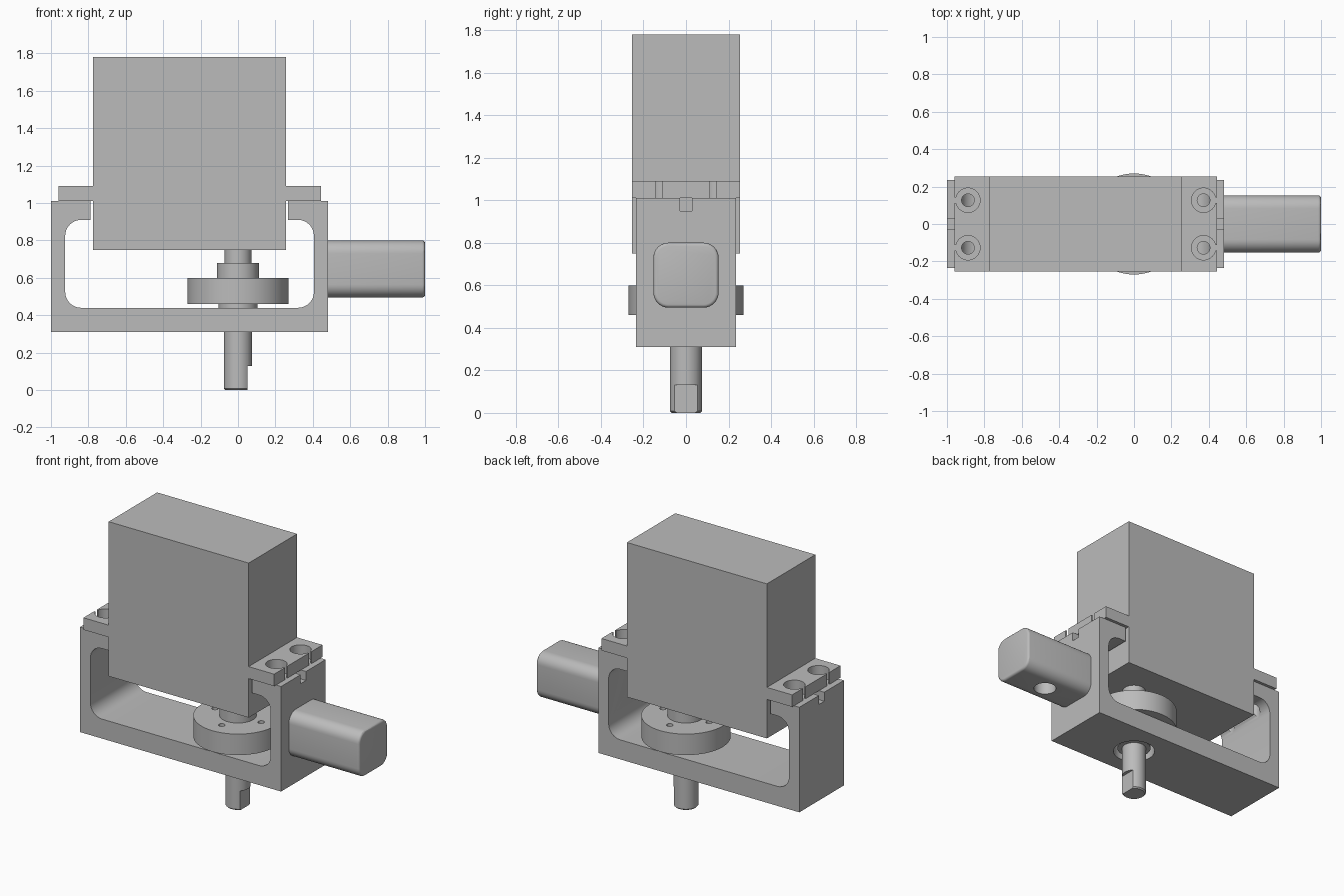
import bpy
import bmesh
from math import radians
from mathutils import Matrix, Vector

cube = bpy.data.objects.get("Cube")
if cube:
    bpy.data.objects.remove(cube, do_unlink=True)

GREY = (0.5, 0.5, 0.5, 1)
metal = bpy.data.materials.new("plain grey")
metal.use_nodes = True
metal.diffuse_color = GREY
metal.node_tree.nodes["Principled BSDF"].inputs["Base Color"].default_value = GREY


def finish(name, bm):
    """Turn a bmesh into a grey object."""
    bmesh.ops.recalc_face_normals(bm, faces=bm.faces)
    mesh = bpy.data.meshes.new(name)
    bm.to_mesh(mesh)
    bm.free()
    mesh.materials.append(metal)
    obj = bpy.data.objects.new(name, mesh)
    bpy.context.collection.objects.link(obj)
    return obj


def block(name, lo, hi, round_axis=None, radius=0, end_bevel=0):
    """Box between two corners, optionally rounded along one axis."""
    lo, hi = Vector(lo), Vector(hi)
    bm = bmesh.new()
    bmesh.ops.create_cube(bm, size=1)
    for v in bm.verts:
        v.co = Vector([(l + h) / 2 + c * (h - l) for l, h, c in zip(lo, hi, v.co)])
    if round_axis is not None:
        edges = [e for e in bm.edges
                 if abs((e.verts[0].co - e.verts[1].co).normalized()[round_axis]) > 0.99]
        bmesh.ops.bevel(bm, geom=edges, offset=radius, segments=8, profile=0.5, affect='EDGES')
    if end_bevel:
        bm.normal_update()
        end = max(bm.faces, key=lambda f: f.calc_center_median()[round_axis])
        bmesh.ops.bevel(bm, geom=list(end.edges), offset=end_bevel, segments=3,
                        profile=0.5, affect='EDGES')
    return finish(name, bm)


def cylinder(name, x, y, r, z0, z1, sides=48, bottom_bevel=0):
    """Upright cylinder."""
    bm = bmesh.new()
    bmesh.ops.create_cone(bm, cap_ends=True, segments=sides, radius1=r, radius2=r,
                          depth=z1 - z0, matrix=Matrix.Translation((x, y, (z0 + z1) / 2)))
    if bottom_bevel:
        low = min(bm.faces, key=lambda f: f.calc_center_median().z)
        bmesh.ops.bevel(bm, geom=list(low.edges), offset=bottom_bevel, segments=1,
                        affect='EDGES')
    return finish(name, bm)


def combine(target, tools, operation='DIFFERENCE'):
    """Apply booleans and discard the tools."""
    bpy.context.view_layer.objects.active = target
    for tool in tools:
        mod = target.modifiers.new("cut", 'BOOLEAN')
        mod.operation, mod.solver, mod.object = operation, 'EXACT', tool
        bpy.ops.object.modifier_apply(modifier=mod.name)
        bpy.data.objects.remove(tool, do_unlink=True)


MID = -0.258                 # centre of the motor and bracket along x
HOLE_X, HOLE_Y = 0.63, 0.127  # screw offsets from that centre
SIDES = (-1, 1)


def span(side, a, b):
    """Ordered x range mirrored about the motor centre."""
    return sorted((MID + side * a, MID + side * b))


# Motor body with slotted mounting tabs
motor = block("motor_body", (-0.775, -0.255, 0.75), (0.257, 0.255, 1.78))
tabs, cuts = [], []
for s in SIDES:
    x0, x1 = span(s, 0.45, 0.703)
    tabs.append(block("tab", (x0, -0.255, 1.01), (x1, 0.255, 1.09)))
    x0, x1 = span(s, HOLE_X, 0.8)
    for t in SIDES:
        y = t * HOLE_Y
        cuts.append(cylinder("cut", MID + s * HOLE_X, y, 0.065, 0.95, 1.2))
        cuts.append(block("cut", (x0, y - 0.014, 0.96), (x1, y + 0.014, 1.19)))
combine(motor, tabs, 'UNION')
combine(motor, cuts)

# Bracket frame: rounded window, open top, grooves, screw holes and bore
bracket = block("bracket", (-1, -0.235, 0.31), (0.482, 0.235, 1.01))
cuts = [block("cut", (-0.924, -0.5, 0.44), (0.406, 0.5, 0.91), 1, 0.085),
        block("cut", (-0.788, -0.5, 0.8), (0.267, 0.5, 1.2)),
        block("cut", (-1.2, -0.028, 0.95), (0.7, 0.028, 1.2)),
        cylinder("cut", 0, 0, 0.13, 0.2, 0.6)]
cuts += [cylinder("cut", MID + s * HOLE_X, t * HOLE_Y, 0.034, 0.8, 1.2, 32)
         for s in SIDES for t in SIDES]
combine(bracket, cuts)

# Rounded square arm with a blind hole underneath
arm = block("side_arm", (0.48, -0.153, 0.495), (1, 0.153, 0.8), 0, 0.07, 0.015)
combine(arm, [cylinder("cut", 0.735, 0, 0.07, 0.4, 0.64)])

# Drive train under the motor
spindle = cylinder("motor_spindle", 0, 0, 0.072, 0.68, 0.75)
hub = cylinder("disc_hub", 0, 0, 0.112, 0.6, 0.68)
disc = cylinder("drive_disc", 0, 0, 0.27, 0.46, 0.6, 64)
combine(disc, [cylinder("cut", x, y, 0.02, 0.4, 0.7, 24)
               for x, y in ((0.17, 0), (-0.17, 0), (0, 0.17), (0, -0.17))])
boss = cylinder("shaft_boss", 0, 0, 0.105, 0.33, 0.46)

# Output shaft with a flat at its lower end
shaft = cylinder("output_shaft", 0, 0, 0.075, 0, 0.46, 48, 0.008)
combine(shaft, [block("cut", (0.052, -0.2, -0.1), (0.2, 0.2, 0.13))])

# Smooth round surfaces, keep edges sharp
bpy.ops.object.select_all(action='DESELECT')
for part in (motor, bracket, arm, spindle, hub, disc, boss, shaft):
    part.select_set(True)
bpy.context.view_layer.objects.active = motor
bpy.ops.object.shade_smooth_by_angle(angle=radians(30))
